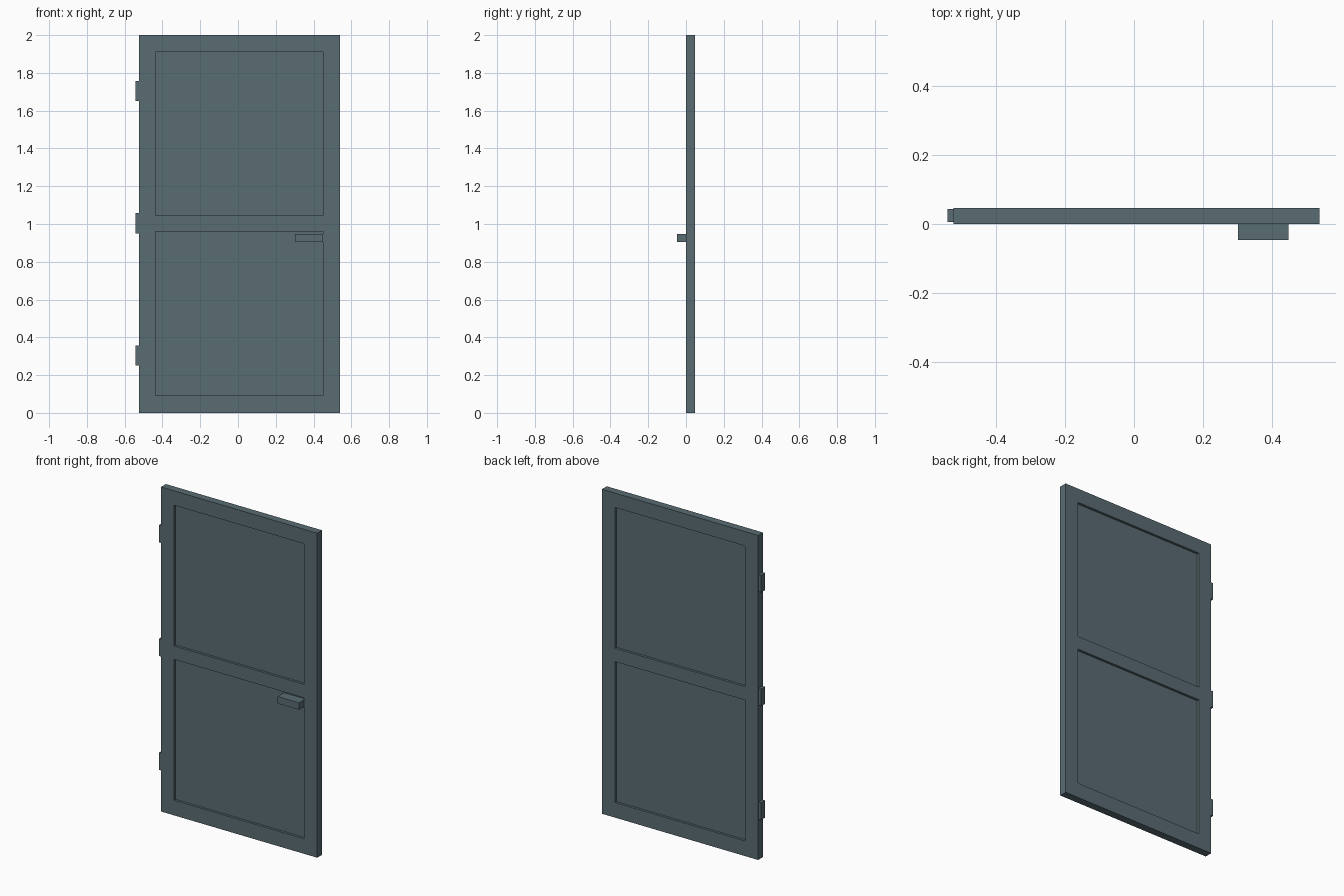
import bpy, bmesh
from mathutils import Matrix, Vector

if "Cube" in bpy.data.objects:
    bpy.data.objects.remove(bpy.data.objects["Cube"])

paint = bpy.data.materials.new("slate_paint")
paint.diffuse_color = (0.10, 0.15, 0.17, 1)
paint.use_nodes = True
paint.node_tree.nodes["Principled BSDF"].inputs["Base Color"].default_value = paint.diffuse_color


def finish(name, bm):
    bmesh.ops.recalc_face_normals(bm, faces=bm.faces)
    mesh = bpy.data.meshes.new(name)
    bm.to_mesh(mesh)
    bm.free()
    mesh.materials.append(paint)
    obj = bpy.data.objects.new(name, mesh)
    bpy.context.collection.objects.link(obj)
    return obj


def box(name, lo, hi):
    lo, hi = Vector(lo), Vector(hi)
    bm = bmesh.new()
    bmesh.ops.create_cube(bm, size=1, matrix=Matrix.Translation((lo + hi) / 2)
                          @ Matrix.Diagonal((*(hi - lo), 1)))
    return finish(name, bm)


# Door frame: one front sheet with two openings, extruded to full thickness
xs = (-0.525, -0.436, 0.45, 0.54)
zs = (0, 0.093, 0.961, 1.044, 1.911, 2.0)
thick, recess = 0.047, 0.015
openings = ((1, 1), (1, 3))

bm = bmesh.new()
grid = [[bm.verts.new((x, 0, z)) for z in zs] for x in xs]
for i in range(len(xs) - 1):
    for j in range(len(zs) - 1):
        if (i, j) not in openings:
            bm.faces.new((grid[i][j], grid[i + 1][j], grid[i + 1][j + 1], grid[i][j + 1]))
sheet = bm.faces[:]
back = bmesh.ops.extrude_face_region(bm, geom=sheet, use_keep_orig=True)
bmesh.ops.translate(bm, vec=(0, thick, 0),
                    verts=[g for g in back["geom"] if isinstance(g, bmesh.types.BMVert)])
finish("door_frame", bm)

# Panels set back from both faces
for name, j in (("lower_panel", 1), ("upper_panel", 3)):
    box(name, (xs[1], recess, zs[j]), (xs[2], thick - recess, zs[j + 1]))

# Lever handle on the front
box("handle", (0.303, -0.047, 0.905), (0.449, recess, 0.948))

# Hinges along the left edge
for name, z in (("bottom_hinge", 0.303), ("middle_hinge", 1.004), ("top_hinge", 1.705)):
    box(name, (-0.543, 0.006, z - 0.053), (-0.525, 0.043, z + 0.053))
